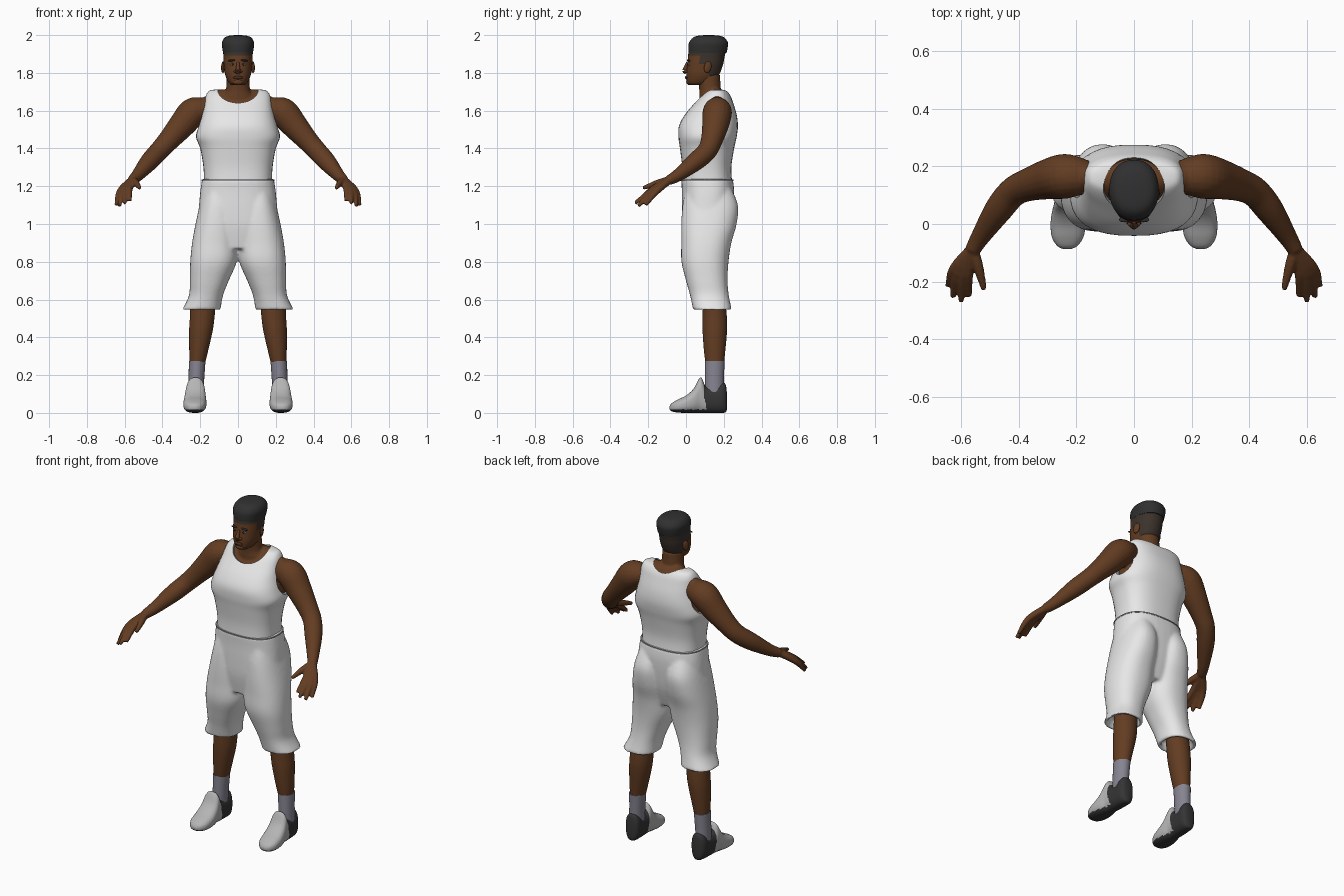
import bpy, bmesh, math
from mathutils import Vector

if "Cube" in bpy.data.objects:
    bpy.data.objects.remove(bpy.data.objects["Cube"])


def material(name, r, g, b):
    m = bpy.data.materials.new(name)
    m.use_nodes = True
    m.diffuse_color = (r, g, b, 1)
    node = m.node_tree.nodes["Principled BSDF"]
    node.inputs["Base Color"].default_value = (r, g, b, 1)
    node.inputs["Roughness"].default_value = 0.8
    return m


SKIN = material("brown_skin", 0.125, 0.046, 0.016)
LIPS = material("dark_lips", 0.07, 0.024, 0.012)
HAIR = material("black_hair", 0.03, 0.03, 0.031)
FADE = material("short_hair", 0.045, 0.032, 0.025)
CLOTH = material("white_cloth", 0.8, 0.8, 0.8)
TRIM = material("grey_trim", 0.3, 0.3, 0.31)
SOCK = material("sock_grey", 0.24, 0.23, 0.28)
SHOE = material("shoe_grey", 0.46, 0.46, 0.46)
SOLE = material("sole_black", 0.035, 0.035, 0.037)
EYE = material("eye_white", 0.35, 0.32, 0.3)

X, Y, Z = Vector((1, 0, 0)), Vector((0, 1, 0)), Vector((0, 0, 1))


def smooth(obj, angle=45):
    bpy.ops.object.select_all(action="DESELECT")
    obj.select_set(True)
    bpy.context.view_layer.objects.active = obj
    bpy.ops.object.shade_smooth_by_angle(angle=math.radians(angle))


def ring(center, u, v, ru, rv, power=2.0, sides=40):
    """Superellipse cross-section around a centre."""
    pts = []
    for i in range(sides):
        a = math.tau * i / sides
        c, s = math.cos(a), math.sin(a)
        pts.append(center + u * ru * math.copysign(abs(c) ** (2 / power), c)
                   + v * rv * math.copysign(abs(s) ** (2 / power), s))
    return pts


def skin_rings(name, rings, mat, caps=(True, True)):
    """Bridge a stack of rings into one surface."""
    bm = bmesh.new()
    loops = [[bm.verts.new(p) for p in r] for r in rings]
    n = len(loops[0])
    for a, b in zip(loops, loops[1:]):
        for i in range(n):
            bm.faces.new((a[i], a[(i + 1) % n], b[(i + 1) % n], b[i]))
    for cap, loop in zip(caps, (loops[0], loops[-1])):
        if cap:
            bm.faces.new(loop)
    bmesh.ops.recalc_face_normals(bm, faces=bm.faces)
    mesh = bpy.data.meshes.new(name)
    bm.to_mesh(mesh)
    bm.free()
    mesh.materials.append(mat)
    obj = bpy.data.objects.new(name, mesh)
    bpy.context.collection.objects.link(obj)
    smooth(obj)
    return obj


def refine(rows, steps=4):
    """Catmull-Rom interpolation between profile rows."""
    out = []
    for i in range(len(rows) - 1):
        p0, p1, p2, p3 = (rows[min(max(i + k, 0), len(rows) - 1)] for k in (-1, 0, 1, 2))
        for t in (j / steps for j in range(steps)):
            out.append([b + 0.5 * t * (c - a + t * (2 * a - 5 * b + 4 * c - d + t * (3 * (b - c) + d - a)))
                        for a, b, c, d in zip(p0, p1, p2, p3)])
    return out + [list(rows[-1])]


def loft(name, rows, mat, side=1, power=2.0, inset=0.0, caps=(True, True), steps=4):
    """Rows are z, centre x, half width, front y, back y."""
    rings = [ring(Vector((side * x, (f + b) / 2, z)), X, Y, w - inset, (b - f) / 2 - inset, power)
             for z, x, w, f, b in refine(rows, steps)]
    return skin_rings(name, rings, mat, caps)


def tube(name, rows, mat, side=1):
    """Rows are x, y, z, radius along a limb."""
    rows = [(Vector((side * x, y, z)), r) for x, y, z, r in refine(rows)]
    rings = []
    for i, (p, r) in enumerate(rows):
        d = (rows[min(i + 1, len(rows) - 1)][0] - rows[max(i - 1, 0)][0]).normalized()
        u = d.cross(Z).normalized()
        rings.append(ring(p, u, u.cross(d), r, r, sides=20))
    return skin_rings(name, rings, mat)


def ball(name, center, size, mat, tilt=(0, 0, 0)):
    bpy.ops.mesh.primitive_uv_sphere_add(segments=32, ring_count=16, location=center, rotation=tilt)
    obj = bpy.context.object
    obj.name, obj.scale = name, size
    obj.data.materials.append(mat)
    smooth(obj)
    return obj


def apply(obj, kind, **settings):
    bpy.context.view_layer.objects.active = obj
    mod = obj.modifiers.new(kind.lower(), kind)
    for key, value in settings.items():
        setattr(mod, key, value)
    bpy.ops.object.modifier_apply(modifier=mod.name)


def fuse(name, parts, voxel, passes):
    """Merge overlapping parts into one soft surface."""
    bpy.ops.object.select_all(action="DESELECT")
    for p in parts:
        p.select_set(True)
    bpy.context.view_layer.objects.active = parts[0]
    bpy.ops.object.join()
    obj = bpy.context.object
    obj.name = name
    apply(obj, "REMESH", mode="VOXEL", voxel_size=voxel)
    apply(obj, "SMOOTH", factor=0.5, iterations=passes)
    smooth(obj, 60)
    return obj


def paint(obj, mat, rule):
    obj.data.materials.append(mat)
    slot = len(obj.data.materials) - 1
    for face in obj.data.polygons:
        if rule(face.center):
            face.material_index = slot


# Jersey shell with cut neckline and armholes
TORSO = [(1.215, 0, .18, -.02, .245), (1.3, 0, .183, -.02, .24), (1.4, 0, .2, -.032, .255),
         (1.46, 0, .222, -.04, .268), (1.52, 0, .208, -.037, .275), (1.58, 0, .19, -.005, .268),
         (1.64, 0, .178, .045, .25), (1.68, 0, .17, .08, .235), (1.705, 0, .152, .11, .215),
         (1.712, 0, .12, .135, .19)]
jersey = loft("jersey", TORSO, CLOTH, power=2.6, caps=(False, True))
apply(jersey, "SOLIDIFY", thickness=.01, offset=-1)
cutters = [ball("neck_cutter", (0, .115, 1.715), (.108, .122, .09), TRIM)]
for s in (1, -1):
    cutters.append(ball("arm_cutter", (s * .27, .16, 1.572), (.105, .1, .115), TRIM))
for cutter in cutters:
    cutter.hide_render = True
    apply(jersey, "BOOLEAN", object=cutter, operation="DIFFERENCE", solver="EXACT",
          material_mode="TRANSFER")
    bpy.data.objects.remove(cutter)
smooth(jersey, 40)

# Upper body, arms and hands
parts = [loft("chest", TORSO[2:], SKIN, power=2.4, inset=.016),
         loft("neck", [(1.6, 0, .1, .07, .2), (1.67, 0, .085, .07, .195), (1.71, 0, .064, .07, .185),
                       (1.79, 0, .06, .06, .18)], SKIN)]
ARM = [(.14, .16, 1.61, .05), (.2, .165, 1.603, .07), (.245, .165, 1.585, .078), (.3, .155, 1.52, .07),
       (.37, .135, 1.44, .057), (.42, .11, 1.385, .052), (.47, .05, 1.33, .049),
       (.53, -.04, 1.26, .034), (.56, -.09, 1.232, .027)]
FINGERS = [((.575, -.172, 1.187), (.572, -.25, 1.125)), ((.593, -.174, 1.182), (.6, -.27, 1.11)),
           ((.61, -.167, 1.178), (.628, -.253, 1.095)), ((.624, -.155, 1.174), (.645, -.215, 1.1)),
           ((.54, -.15, 1.217), (.52, -.228, 1.19))]
for s in (1, -1):
    parts.append(tube("arm", ARM, SKIN, s))
    parts.append(tube("shoulder_slope", [(.03, .15, 1.69, .04), (.1, .16, 1.65, .042), (.17, .165, 1.63, .045)],
                      SKIN, s))
    for knuckle, tip in FINGERS:
        parts.append(tube("finger", [(.56, -.085, 1.234, .02), (*knuckle, .018), (*tip, .01)], SKIN, s))
fuse("arms_and_chest", parts, .006, 4)

# Head, hair and face
head = loft("head", [(1.735, 0, .03, .022, .09), (1.75, 0, .05, .006, .14), (1.79, 0, .068, .002, .175),
                     (1.84, 0, .075, .006, .195), (1.88, 0, .077, .01, .203), (1.92, 0, .078, .015, .21),
                     (1.96, 0, .07, .03, .2)], SKIN, power=2.2, steps=6)
paint(head, FADE, lambda c: c.z > 1.895 or (c.y > .07 and c.z > 1.85) or (c.y > .125 and c.z > 1.785))
loft("hair", [(1.905, 0, .079, .013, .214), (1.93, 0, .083, .012, .22), (1.96, 0, .085, .016, .222),
              (1.985, 0, .072, .035, .205), (1.996, 0, .05, .06, .18), (2.0, 0, .015, .1, .14)],
     HAIR, power=2.2)
tube("nose", [(0, .008, 1.855, .007), (0, -.002, 1.83, .01), (0, -.005, 1.812, .014), (0, .003, 1.803, .012)], SKIN)
ball("mouth", (0, .003, 1.775), (.026, .009, .009), LIPS)
ball("chin", (0, .017, 1.752), (.028, .016, .016), SKIN)
for s, tag in ((1, "left"), (-1, "right")):
    ball(tag + "_nostril", (s * .013, .003, 1.808), (.01, .012, .008), SKIN)
    ball(tag + "_eye", (s * .03, .016, 1.846), (.013, .007, .006), EYE)
    ball(tag + "_pupil", (s * .03, .011, 1.846), (.006, .004, .006), HAIR)
    ball(tag + "_brow", (s * .032, .015, 1.866), (.021, .009, .005), HAIR, (0, s * .1, 0))
    ball(tag + "_ear", (s * .079, .115, 1.83), (.009, .02, .031), SKIN, (-.2, 0, s * .3))

# Shorts: hips fused with two hollow-hemmed legs
HIPS = [(1.24, 0, .19, -.025, .248), (1.17, 0, .2, -.022, .255), (1.08, 0, .208, -.022, .25),
        (.98, 0, .215, -.018, .235), (.87, 0, .16, 0, .2)]
LEG = [(1.2, .1, .075, .0, .235), (1.1, .107, .096, -.018, .275), (1.0, .113, .112, -.025, .268),
       (.9, .122, .121, -.025, .24), (.8, .13, .123, -.024, .225), (.7, .152, .103, .0, .22),
       (.62, .17, .09, .022, .227), (.545, .194, .102, .038, .243)]
HEM = [(.545, .194, .084, .056, .225), (.6, .178, .072, .05, .205)]
parts = [loft("hips", HIPS, CLOTH, power=2.5)]
for s in (1, -1):
    parts.append(loft("short_leg", LEG, CLOTH, s, 2.3, caps=(True, False)))
    rings = [ring(Vector((s * x, (f + b) / 2, z)), X, Y, w, (b - f) / 2, 2.3)
             for z, x, w, f, b in refine(LEG) + HEM]
    bpy.data.objects.remove(parts.pop())
    parts.append(skin_rings("short_leg", rings, CLOTH))
fuse("shorts", parts, .009, 5)
loft("waist_seam", [(1.228, 0, .193, -.028, .251), (1.235, 0, .193, -.028, .251)], TRIM, power=2.5)

# Lower legs, socks and shoes; shoe rows are y, half width, bottom, top
SHOE_ROWS = [(-.087, .014, .018, .036), (-.075, .036, .008, .052), (-.045, .055, .002, .07),
             (0, .061, 0, .092), (.04, .058, 0, .128), (.07, .052, 0, .182), (.085, .05, 0, .182),
             (.105, .047, 0, .142), (.15, .046, 0, .138), (.19, .045, 0, .16),
             (.21, .034, .004, .15), (.217, .015, .02, .1)]
for s, tag in ((1, "left"), (-1, "right")):
    loft(tag + "_calf", [(.25, .216, .039, .105, .2), (.33, .208, .05, .095, .208), (.43, .197, .062, .088, .217),
                         (.5, .19, .065, .088, .217), (.62, .182, .068, .09, .205)], SKIN, s)
    loft(tag + "_sock", [(.07, .224, .04, .1, .205), (.16, .221, .041, .1, .2), (.275, .216, .044, .101, .205)],
         SOCK, s)
    rings = [ring(Vector((s * (.226 - .04 * (y - .06)), y, (lo + hi) / 2)), X, Z, w, (hi - lo) / 2, 2.5)
             for y, w, lo, hi in refine(SHOE_ROWS, 5)]
    shoe = skin_rings(tag + "_shoe", rings, SHOE)
    paint(shoe, SOLE, lambda c: c.y > .095 + .25 * max(0, .08 - c.z) or c.z < .018)
